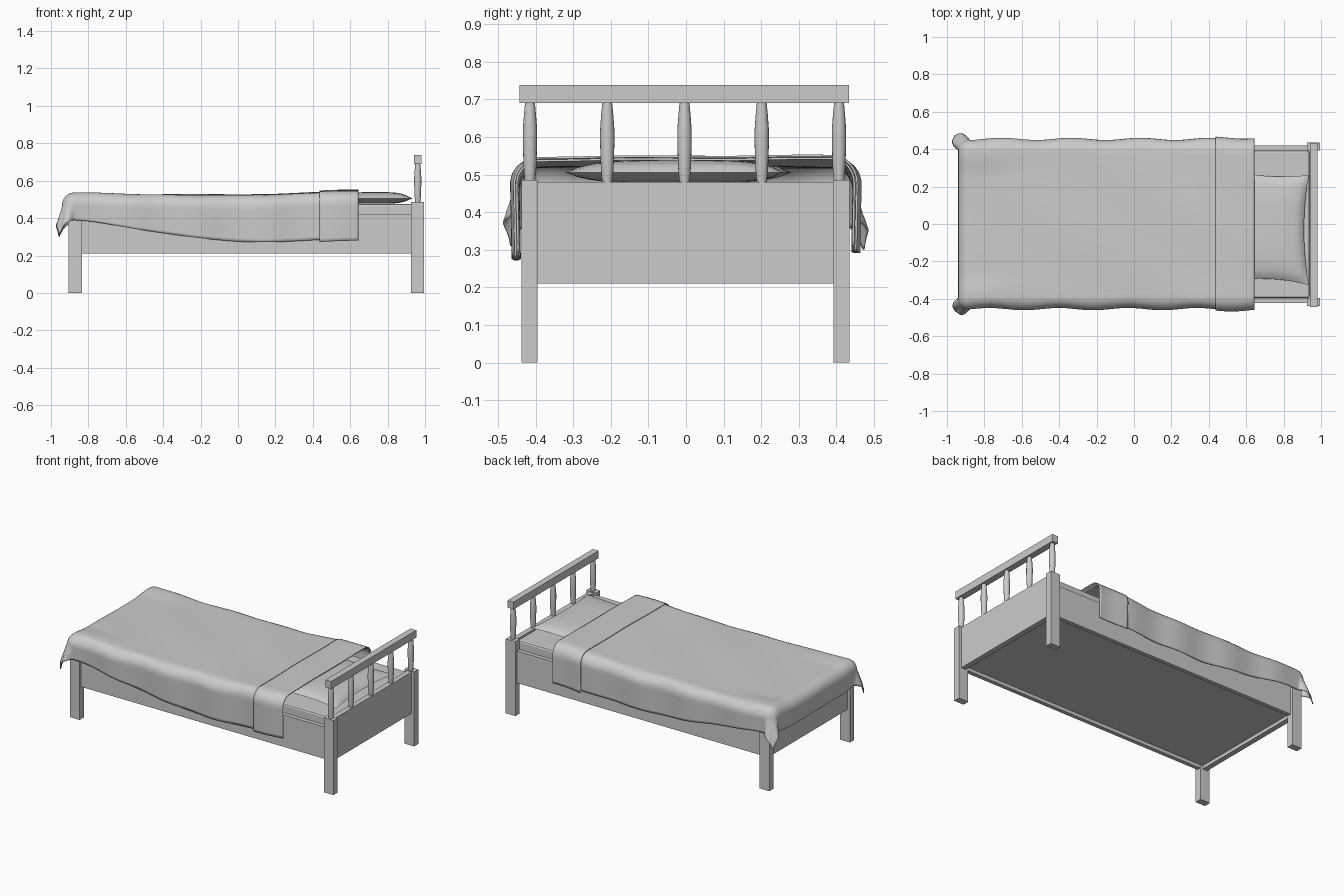
import bpy, bmesh, math
from math import sin, cos, pi, hypot, atan2

cube = bpy.data.objects.get("Cube")
if cube:
    bpy.data.objects.remove(cube, do_unlink=True)

grey = bpy.data.materials.new("plain grey")
grey.use_nodes = True
grey.diffuse_color = (0.6, 0.6, 0.6, 1)
grey.node_tree.nodes["Principled BSDF"].inputs["Base Color"].default_value = (0.6, 0.6, 0.6, 1)


def finish(name, bm, smooth=False):
    bmesh.ops.recalc_face_normals(bm, faces=bm.faces)
    mesh = bpy.data.meshes.new(name)
    bm.to_mesh(mesh)
    bm.free()
    mesh.materials.append(grey)
    obj = bpy.data.objects.new(name, mesh)
    bpy.context.collection.objects.link(obj)
    if smooth:
        bpy.ops.object.select_all(action="DESELECT")
        obj.select_set(True)
        bpy.context.view_layer.objects.active = obj
        bpy.ops.object.shade_smooth_by_angle(angle=math.radians(45))
    return obj


def box(name, x0, x1, y0, y1, z0, z1):
    bm = bmesh.new()
    bmesh.ops.create_cube(bm, size=1)
    for v in bm.verts:
        v.co.x = x0 + (v.co.x + 0.5) * (x1 - x0)
        v.co.y = y0 + (v.co.y + 0.5) * (y1 - y0)
        v.co.z = z0 + (v.co.z + 0.5) * (z1 - z0)
    return finish(name, bm)


def sheet(bm, nu, nv, fn):
    rows = [[bm.verts.new(fn(i / nu, j / nv)) for j in range(nv + 1)] for i in range(nu + 1)]
    for a, b in zip(rows, rows[1:]):
        for j in range(nv):
            bm.faces.new((a[j], a[j + 1], b[j + 1], b[j]))


def smoothstep(a, b, x):
    t = min(1, max(0, (x - a) / (b - a)))
    return t * t * (3 - 2 * t)


# Frame: posts, rails, end panels and slatted base
for side, y0, y1 in (("right", -0.438, -0.395), ("left", 0.392, 0.435)):
    box("head_post_" + side, 0.925, 0.995, y0, y1, 0, 0.485)
    box("foot_post_" + side, -0.905, -0.835, y0, y1, 0, 0.42)
box("side_rail_right", -0.84, 0.93, -0.423, -0.397, 0.21, 0.418)
box("side_rail_left", -0.84, 0.93, 0.394, 0.42, 0.21, 0.418)
box("head_panel", 0.943, 0.977, -0.4, 0.4, 0.21, 0.48)
box("foot_panel", -0.887, -0.853, -0.4, 0.4, 0.21, 0.418)
box("bed_base", -0.855, 0.945, -0.4, 0.4, 0.232, 0.26)

# Mattress
mattress = box("mattress", -0.85, 0.94, -0.396, 0.393, 0.26, 0.476)
bevel = mattress.modifiers.new("soft_edges", "BEVEL")
bevel.width = 0.012
bevel.segments = 2

# Headboard: top bar and turned spindles
box("headboard_bar", 0.94, 0.982, -0.443, 0.433, 0.69, 0.738)
profile = [(0.478, 0.013), (0.495, 0.015), (0.52, 0.017), (0.58, 0.019),
           (0.62, 0.019), (0.66, 0.016), (0.692, 0.013)]
for n in range(5):
    cy = -0.415 + n * 0.2055

    def turned(u, v):
        z, r = profile[round(u * (len(profile) - 1))]
        return 0.961 + r * cos(2 * pi * v), cy + r * sin(2 * pi * v), z

    bm = bmesh.new()
    sheet(bm, len(profile) - 1, 16, turned)
    bmesh.ops.remove_doubles(bm, verts=bm.verts, dist=0.0001)
    finish("spindle_%d" % (n + 1), bm, True)

# Pillow: two puffed sheets joined at the seam, with pulled-out corners
bm = bmesh.new()
for sign in (1, -1):
    def puff(u, v):
        a, b = 2 * u - 1, 2 * v - 1
        full = ((1 - a ** 4) * (1 - b ** 4)) ** 0.6
        x = 0.735 + a * 0.2 * (1 - 0.13 * (1 - b * b))
        y = -0.02 + b * 0.295 * (1 - 0.07 * (1 - a * a)) - 0.03 * a * 0.4
        return x, y, 0.505 + sign * (0.034 if sign > 0 else 0.028) * full
    sheet(bm, 20, 24, puff)
bmesh.ops.remove_doubles(bm, verts=bm.verts, dist=0.0001)
finish("pillow", bm, True)

# Blanket: cloth draped over the bed edges, flaring at the foot corners
FOOT, SIDE, ROUND = -0.875, 0.39, 0.062


def side_length(x, s):
    near = 0.18 + 0.105 * smoothstep(-0.95, 0.1, x)
    far = 0.19 + 0.075 * smoothstep(-0.95, 0.0, x)
    return near if s < 0 else far


def drape(x, y, lift=0.0):
    dx, dy = max(0, FOOT - x), max(0, abs(y) - SIDE)
    s = 1 if y > 0 else -1
    px, py = max(x, FOOT), max(-SIDE, min(SIDE, y))
    top = 0.522 + 0.018 * smoothstep(0.1, 0.6, x)
    top += 0.012 * smoothstep(0.25, 0.38, abs(y)) * smoothstep(-0.5, -0.85, x) if x < -0.5 else 0
    top += 0.003 * sin(5 * x + 4 * y) * sin(9 * y + 3 * x)
    d = hypot(dx, dy)
    if d == 0:
        return px, py, top + lift
    r = ROUND
    angle = min(d / r, pi / 2)
    hang = max(0, d - r * pi / 2)
    turn = atan2(dy, dx)
    flare = sin(2 * turn) ** 2 * 0.32 + sin(4 * turn) ** 2 * 0.2
    ripple = 0.006 * sin(17 * x + s) * min(1, d / r) * cos(turn - pi / 2)
    out = r * sin(angle) + hang * (flare - 0.02) + ripple + lift * sin(angle)
    drop = r * (1 - cos(angle)) + hang - lift * cos(angle)
    return px - out * dx / d, py + s * out * dy / d, top - drop


def cloth(name, x0, x1, nu, extra, lift):
    def point(u, v):
        x = x0 + (x1 - x0) * u
        w = 2 * v - 1
        s = -1 if w < 0 else 1
        reach = side_length(x, s) + extra
        # half of the rows cover the top, half the hanging sides
        if abs(w) < 0.6:
            y = w / 0.6 * SIDE
        else:
            y = s * (SIDE + (abs(w) - 0.6) / 0.4 * reach)
        return drape(x, y, lift)

    bm = bmesh.new()
    sheet(bm, nu, 80, point)
    obj = finish(name, bm, True)
    solid = obj.modifiers.new("thickness", "SOLIDIFY")
    solid.thickness = 0.006
    solid.offset = 0
    return obj


cloth("blanket", FOOT - 0.19, 0.635, 110, 0, 0)
cloth("turned_down_fold", 0.435, 0.643, 16, 0.012, 0.007)
